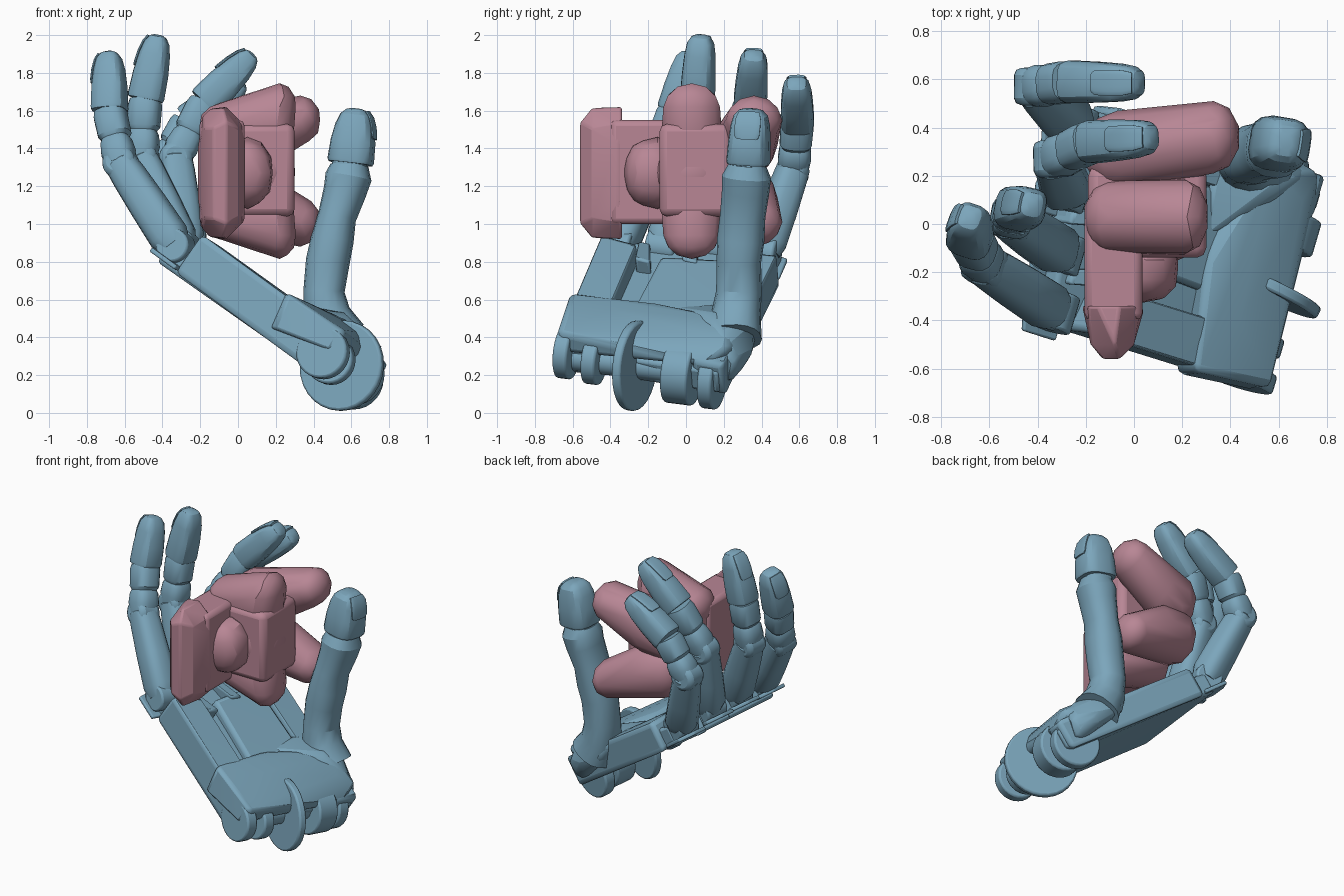
import bpy, bmesh, math
from mathutils import Vector as V

if "Cube" in bpy.data.objects:
    bpy.data.objects.remove(bpy.data.objects["Cube"])

def material(name, col):
    m = bpy.data.materials.new(name)
    m.diffuse_color = (*col, 1)
    m.use_nodes = True
    m.node_tree.nodes["Principled BSDF"].inputs["Base Color"].default_value = m.diffuse_color
    return m

BLUE = material("hand_blue", (0.2, 0.38, 0.5))
PINK = material("object_pink", (0.48, 0.24, 0.3))
ACROSS = V((0.28, 0.95, -0.12)).normalized()     # wrist hinge axis, across the palm
UP = V((0.567, -0.065, 0.81)).normalized()       # palm normal

def finish(name, bm, mat, bevel=0):
    bmesh.ops.recalc_face_normals(bm, faces=bm.faces)
    me = bpy.data.meshes.new(name)
    bm.to_mesh(me)
    bm.free()
    me.materials.append(mat)
    ob = bpy.data.objects.new(name, me)
    bpy.context.collection.objects.link(ob)
    if bevel:
        b = ob.modifiers.new("bevel", 'BEVEL')
        b.width, b.segments, b.limit_method = bevel, 2, 'ANGLE'
    return ob

def hull(name, pts, mat=BLUE, bevel=0):
    bm = bmesh.new()
    for p in pts:
        bm.verts.new(p)
    r = bmesh.ops.convex_hull(bm, input=bm.verts)
    dead = {v for v in r['geom_interior'] + r['geom_unused'] if isinstance(v, bmesh.types.BMVert)}
    bmesh.ops.delete(bm, geom=list(dead), context='VERTS')
    bmesh.ops.dissolve_limit(bm, angle_limit=0.02, verts=bm.verts, edges=bm.edges)
    return finish(name, bm, mat, bevel)

def slab(name, base, t, bevel=0.02):
    base = [V(p) for p in base]
    return hull(name, base + [p + UP * t for p in base], BLUE, bevel)

def lump(name, balls):
    """Faceted hull around several ellipsoids (centre, radii)."""
    tmp = bmesh.new()
    bmesh.ops.create_icosphere(tmp, subdivisions=2, radius=1)
    pts = [V(c) + V([a * b for a, b in zip(v.co, r)]) for c, r in balls for v in tmp.verts]
    tmp.free()
    return hull(name, pts, PINK)

def loft(name, secs, back, n=16, power=2.8):
    """Rounded-box sections (point, half width, half depth) along a path."""
    bm = bmesh.new()
    rings, P = [], [V(s[0]) for s in secs]
    for i, (_, w, h) in enumerate(secs):
        d = (P[min(i + 1, len(P) - 1)] - P[max(i - 1, 0)]).normalized()
        b = V(back)
        b = (b - d * b.dot(d)).normalized()
        s = b.cross(d)
        ring = []
        for k in range(n):
            a = 2 * math.pi * (k + 0.5) / n
            c, q = math.cos(a), math.sin(a)
            x = math.copysign(abs(c) ** (2 / power), c)
            y = math.copysign(abs(q) ** (2 / power), q)
            ring.append(bm.verts.new(P[i] + s * x * w + b * y * h))
        rings.append(ring)
    for r0, r1 in zip(rings, rings[1:]):
        for k in range(n):
            bm.faces.new((r0[k], r0[(k + 1) % n], r1[(k + 1) % n], r1[k]))
    bm.faces.new(rings[0])
    bm.faces.new(rings[-1])
    return finish(name, bm, BLUE)

def disc(name, c, r, depth, axis=ACROSS, bevel=0.012):
    bm = bmesh.new()
    bmesh.ops.create_cone(bm, cap_ends=True, segments=28, radius1=r, radius2=r, depth=depth)
    rot = V(axis).to_track_quat('Z', 'Y')
    for v in bm.verts:
        v.co = rot @ v.co + V(c)
    return finish(name, bm, BLUE, bevel)

def along(a, b, table):
    a, b = V(a), V(b)
    return [(a.lerp(b, t), w, h) for t, w, h in table]

def fingertip(name, a, b, back, s):
    """Blunt domed end segment plus its nail."""
    prof = [(0, .95, .98), (.05, .98, 1.04), (.4, .94, 1), (.7, .87, .87), (.88, .76, .7), (.97, .55, .48), (1, .3, .25)]
    loft(name + "_tip", along(a, b, [(t, w * s, h * s) for t, w, h in prof]), back, power=3.2)
    a, b = V(a), V(b)
    d = (b - a).normalized()
    o = V(back)
    o = (o - d * o.dot(d)).normalized()
    nail = [(.48, .96, .45), (.53, .95, .58), (.7, .87, .6), (.86, .72, .58), (.96, .52, .48)]
    loft(name + "_nail", [(a.lerp(b, t) + o * s * h, w * s, .01) for t, h, w in nail], o)

# Fingers: base, middle joint, end joint, tip, back-of-finger direction
fingers = {
    "little": ((-.33, -.36, .88), (-.62, -.17, 1.32), (-.68, -.06, 1.6), (-.68, .03, 1.91), (-.9, .35, .1)),
    "ring": ((-.30, -.12, .88), (-.51, .02, 1.35), (-.49, .06, 1.66), (-.42, .08, 2.0), (-.95, .2, .1)),
    "middle": ((-.28, .14, .88), (-.33, .27, 1.35), (-.18, .34, 1.64), (.08, .36, 1.9), (-.8, 0, .5)),
    "index": ((-.25, .41, .85), (-.41, .57, 1.3), (-.27, .59, 1.54), (.03, .585, 1.75), (-.8, 0, .5)),
}
for f, (a, b, c, d, back) in fingers.items():
    a, b, c, d = map(V, (a, b, c, d))
    side = V(back).cross(d - c).normalized()
    disc(f + "_knuckle", a, .09, .16, ACROSS)
    loft(f + "_lower", along(a, b, [(0, .085, .08), (.12, .1, .105), (.5, .097, .1), (.85, .09, .092), (1, .085, .085), (1.06, .06, .06)]), back)
    disc(f + "_middle_joint", b, .088, .155, side, .03)
    loft(f + "_middle", along(b, c, [(0, .08, .075), (.2, .088, .09), (.4, .084, .082), (.47, .075, .07), (.54, .086, .086), (.9, .088, .088), (1, .08, .08)]), back)
    fingertip(f, c, d, back, .091)
    # Thin guard plate under each knuckle
    g = a - UP * .095
    along_palm = V((-.78, .25, .565))
    slab(f + "_guard", [g + along_palm * x + ACROSS * y for x, y in ((-.1, -.11), (.07, -.11), (.1, 0), (.07, .11), (-.1, .11))], .025, .008)

# Thumb
loft("thumb_lower", [((.53, .26, .40), .14, .15), ((.47, .265, .52), .13, .125), ((.455, .28, .64), .12, .108),
                     ((.475, .28, .80), .117, .115), ((.50, .29, .92), .125, .112), ((.525, .30, 1.04), .12, .1),
                     ((.565, .315, 1.17), .125, .112), ((.585, .32, 1.25), .13, .122), ((.59, .325, 1.31), .1, .1)], (1, -.15, 0), power=2.3)
loft("thumb_joint", [((.588, .325, 1.26), .095, .09), ((.59, .33, 1.36), .095, .09)], (1, -.15, 0))
fingertip("thumb", (.595, .33, 1.32), (.63, .345, 1.61), (1, -.15, 0), .116)

# Palm: base slab, outer edge bar, index edge bar
slab("palm", [(.38, -.64, .23), (.70, .18, .10), (-.27, .49, .74), (-.43, -.38, .80)], .14)
slab("outer_edge_bar", [(.40, -.66, .21), (.45, -.46, .19), (-.26, -.24, .70), (-.34, -.43, .75)], .245, .03)
slab("index_edge_bar", [(.64, .04, .12), (.69, .21, .09), (-.18, .50, .68), (-.2, .3, .70)], .2, .03)
slab("palm_centre_pad", [(.33, -.32, .30), (.45, .1, .25), (-.15, .27, .66), (-.2, -.12, .68)], .19, .03)
for i, y in enumerate((-.24, .01, .27)):
    slab("knuckle_divider_%d" % i, [(-.12, y - .02, .69), (-.36, y, .78), (-.34, y + .06, .77), (-.1, y + .06, .67)], .16, .015)

# Heel of the hand and thumb mound
hull("heel_block", [(.17, -.62, .45), (.25, -.61, .64), (.5, -.69, .32), (.57, -.68, .43), (.76, .1, .24),
                    (.77, .22, .34), (.62, .30, .3), (.56, .26, .5), (.30, -.15, .58), (.32, .12, .45), (.44, -.4, .55), (.7, .1, .42)], BLUE, .03)
hull("thumb_mound", [(.74, .26, .26), (.74, .18, .38), (.60, .35, .30), (.40, .38, .40), (.30, .14, .58), (.66, .23, .12),
                     (.58, .12, .53), (.52, .36, .52), (.36, .36, .53), (.26, -.12, .56)], BLUE, .04)

# Wrist hinge: lugs, large disc and pin
disc("wrist_lug_outer", (.45, -.63, .32), .14, .08)
disc("wrist_lug_second", (.49, -.485, .28), .13, .08)
disc("wrist_disc", (.55, -.27, .25), .24, .05, (.42, .9, -.1))
disc("wrist_lug_inner", (.6, -.02, .21), .165, .15)
disc("wrist_lug_end", (.61, .14, .18), .16, .08)
disc("wrist_pin", (.53, -.25, .25), .07, .75)

# Held object: front bar, neck, knob
mid = 1.27
hull("object_front_bar", [(x, y, mid + s * h) for s in (1, -1) for x, y, h in (
    (-.19, -.34, .3), (-.06, -.34, .35), (-.215, -.34, .12), (.03, -.34, .26), (-.15, -.34, .34), (.04, -.36, .15),
    (-.18, -.5, .24), (-.08, -.5, .345), (.0, -.5, .24), (-.13, -.56, .24), (-.06, -.56, .27), (-.19, -.46, .1))], PINK, .03)
hull("object_neck", [(x, y, z) for x in (-.205, .035) for y in (-.4, .05) for z in (1.0, 1.55)], PINK, .03)
lump("object_knob", [((.02, -.23, mid), (.16, .1, .17)), ((.06, -.23, mid), (.12, .09, .17)), ((.05, -.15, mid), (.14, .1, .19))])

# Main body with a broad arm above and below
lump("object_body", [((.0, .04, mid), (.2, .2, .3)), ((.16, .04, mid), (.15, .2, .22))])
hull("object_core", [(x, y, z) for x in (-.19, .3) for y in (-.14, .24) for z in (1.04, 1.53)], PINK, .04)
for label, s in (("upper", 1), ("lower", -1)):
    lump("object_arm_" + label, [((-.1, .03, 1.28 + s * .23), (.11, .15, .13)), ((.22, .03, 1.28 + s * .34), (.09, .15, .125)),
                                 ((.2, .03, 1.28 + s * .2), (.1, .16, .1))])
    # Rear pair of spreading arms
    lump("object_rear_arm_" + label, [((-.07, .3, 1.28 + s * .13), (.14, .17, .19)), ((.08, .33, 1.28 + s * .14), (.11, .155, .16)),
                                      ((.33, .36, 1.28 + s * .27), (.11, .15, .13))])

# Smooth shading with sharp edges kept
for ob in bpy.context.scene.objects:
    ob.select_set(True)
    bpy.context.view_layer.objects.active = ob
bpy.ops.object.shade_smooth_by_angle(angle=math.radians(28))
